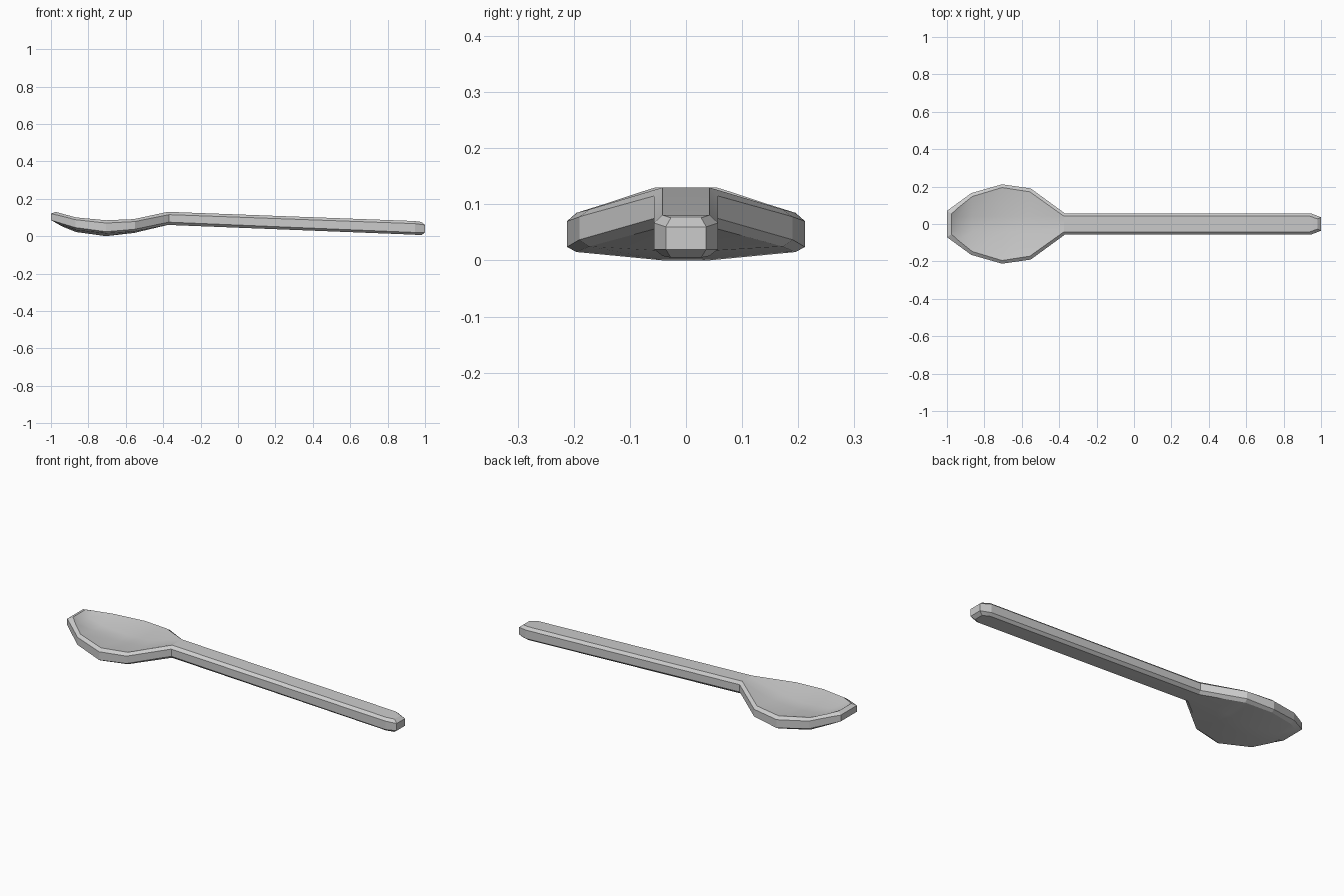
import bpy, bmesh

if "Cube" in bpy.data.objects:
    bpy.data.objects.remove(bpy.data.objects["Cube"])

# Stations along the spoon, tip of the bowl to end of the handle:
# rim x, rim half-width, inner x, inner half-width,
# top z, upper side z, lower side z, bottom z, centre half-width, dish depth, belly drop
stations = [
    (-1.00, .070, -.975, .055, .130, .120, .085, .072, .040, .000, .000),
    (-.950, .107, -.940, .087, .120, .109, .070, .057, .040, .018, .005),
    (-.870, .165, -.865, .147, .100, .088, .046, .032, .040, .022, .010),
    (-.705, .212, -.705, .195, .085, .070, .024, .015, .040, .021, .015),
    (-.552, .190, -.557, .172, .091, .078, .037, .025, .040, .017, .008),
    (-.370, .057, -.375, .042, .130, .115, .075, .060, .022, .000, .000),
    (0.945, .057, .940, .042, .081, .067, .020, .008, .022, .000, .000),
    (1.000, .036, .980, .027, .076, .060, .020, .005, .014, .000, .000),
]

bm = bmesh.new()


def ring(xo, wo, xi, wi, zt, zu, zl, zb, c, dish, belly):
    """Chamfered cross-section with a dished top and a rounded belly."""
    half = [(xo, wo, zl), (xo, wo, zu), (xi, wi, zt), (xi, c, zt - dish)]
    low = [(xi, c, zb - belly), (xi, wi, zb)]
    pts = [(x, -y, z) for x, y, z in half] + half[::-1]
    pts += low[::-1] + [(x, -y, z) for x, y, z in low]
    return [bm.verts.new(p) for p in pts]


# Loft the skin through all stations
rings = [ring(*s) for s in stations]
for a, b in zip(rings, rings[1:]):
    for i in range(12):
        j = (i + 1) % 12
        bm.faces.new((a[i], a[j], b[j], b[i]))

# Chamfered caps at both ends
for r in (rings[0], rings[-1]):
    bm.faces.new(r[1:7])
    bm.faces.new((r[0], r[1], r[6], r[7]))
    bm.faces.new(r[7:] + [r[0]])

bmesh.ops.recalc_face_normals(bm, faces=bm.faces)
mesh = bpy.data.meshes.new("spoon")
bm.to_mesh(mesh)
bm.free()

spoon = bpy.data.objects.new("spoon", mesh)
bpy.context.collection.objects.link(spoon)
bpy.context.view_layer.objects.active = spoon
spoon.select_set(True)
# Soft bowl, crisp chamfers
bpy.ops.object.shade_smooth_by_angle(angle=0.3)
